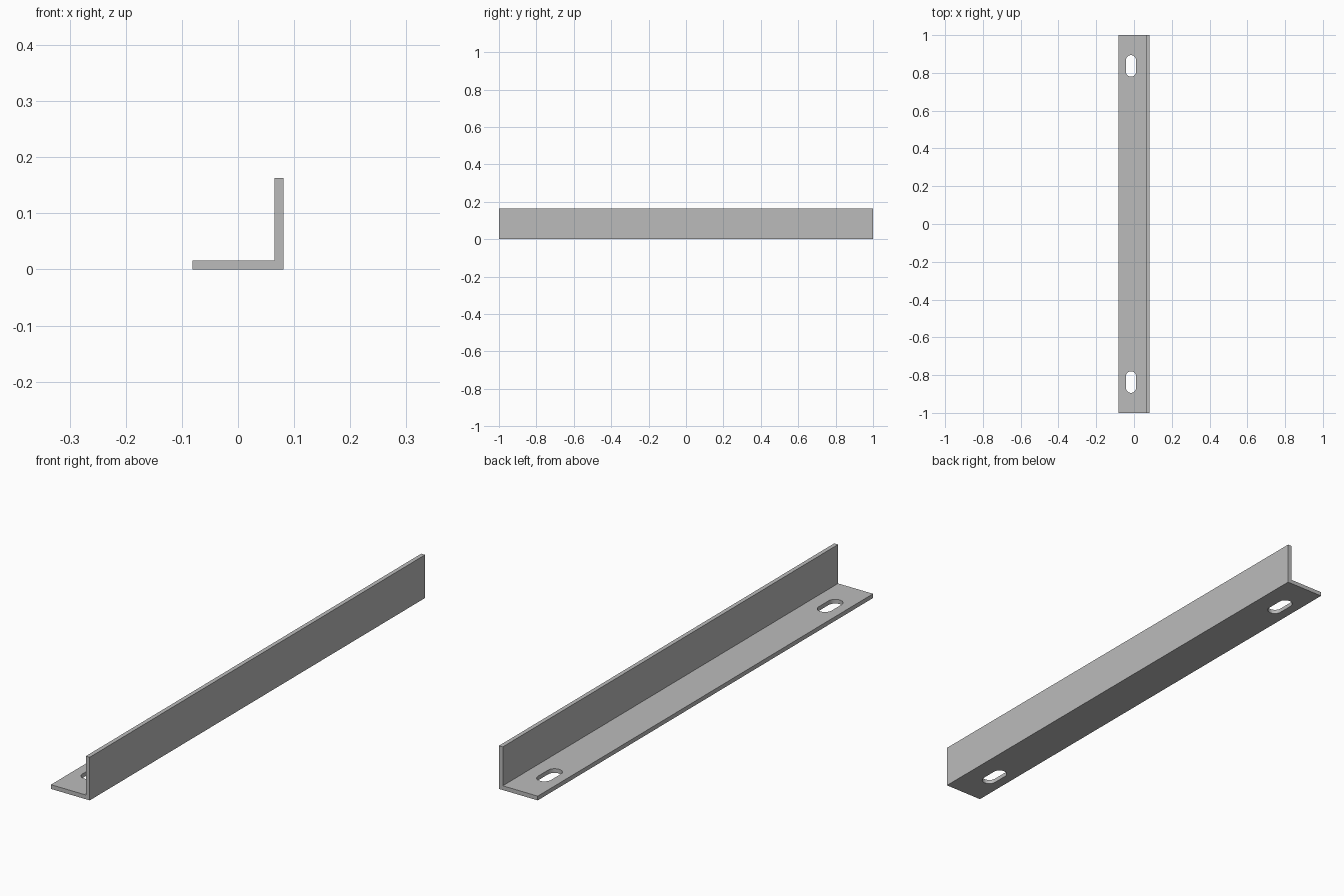
import bpy
import bmesh
from math import cos, sin, pi

cube = bpy.data.objects.get("Cube")
if cube:
    bpy.data.objects.remove(cube, do_unlink=True)

HALF, LENGTH, HEIGHT, THICK = 0.081, 2.0, 0.163, 0.016
SLOT_X, SLOT_Y, SLOT_R, SLOT_STRAIGHT = -0.016, 0.837, 0.027, 0.03

steel = bpy.data.materials.new("grey steel")
steel.use_nodes = True
colour = (0.5, 0.5, 0.5, 1)
steel.diffuse_color = colour
steel.node_tree.nodes["Principled BSDF"].inputs["Base Color"].default_value = colour


def prism(name, outline, direction):
    """Extrude a closed outline along a direction into a solid object."""
    bm = bmesh.new()
    face = bm.faces.new([bm.verts.new(p) for p in outline])
    ext = bmesh.ops.extrude_face_region(bm, geom=[face])
    moved = [v for v in ext["geom"] if isinstance(v, bmesh.types.BMVert)]
    bmesh.ops.translate(bm, verts=moved, vec=direction)
    bmesh.ops.recalc_face_normals(bm, faces=bm.faces)
    mesh = bpy.data.meshes.new(name)
    bm.to_mesh(mesh)
    bm.free()
    mesh.materials.append(steel)
    obj = bpy.data.objects.new(name, mesh)
    bpy.context.collection.objects.link(obj)
    return obj


# L-shaped rail, extruded along its length
profile = [(-HALF, 0), (HALF, 0), (HALF, HEIGHT), (HALF - THICK, HEIGHT),
           (HALF - THICK, THICK), (-HALF, THICK)]
rail = prism("angle_rail", [(x, -LENGTH / 2, z) for x, z in profile], (0, LENGTH, 0))

# Rounded mounting slots cut through the flat flange at both ends
STEPS = 12
for name, side in (("front_slot_cutter", -1), ("back_slot_cutter", 1)):
    outline = []
    for end in (1, -1):
        for i in range(STEPS + 1):
            a = pi * i / STEPS + (0 if end > 0 else pi)
            outline.append((SLOT_X + SLOT_R * cos(a),
                            side * SLOT_Y + end * SLOT_STRAIGHT + SLOT_R * sin(a),
                            -THICK))
    cutter = prism(name, outline, (0, 0, THICK * 3))
    cutter.hide_render = True
    cutter.hide_viewport = True
    cutter.display_type = 'WIRE'
    cut = rail.modifiers.new(name, 'BOOLEAN')
    cut.operation = 'DIFFERENCE'
    cut.solver = 'EXACT'
    cut.object = cutter

# Smooth slot ends, crisp edges elsewhere
bpy.ops.object.select_all(action='DESELECT')
rail.select_set(True)
bpy.context.view_layer.objects.active = rail
for modifier in list(rail.modifiers):
    bpy.ops.object.modifier_apply(modifier=modifier.name)
bpy.ops.object.shade_smooth_by_angle()
